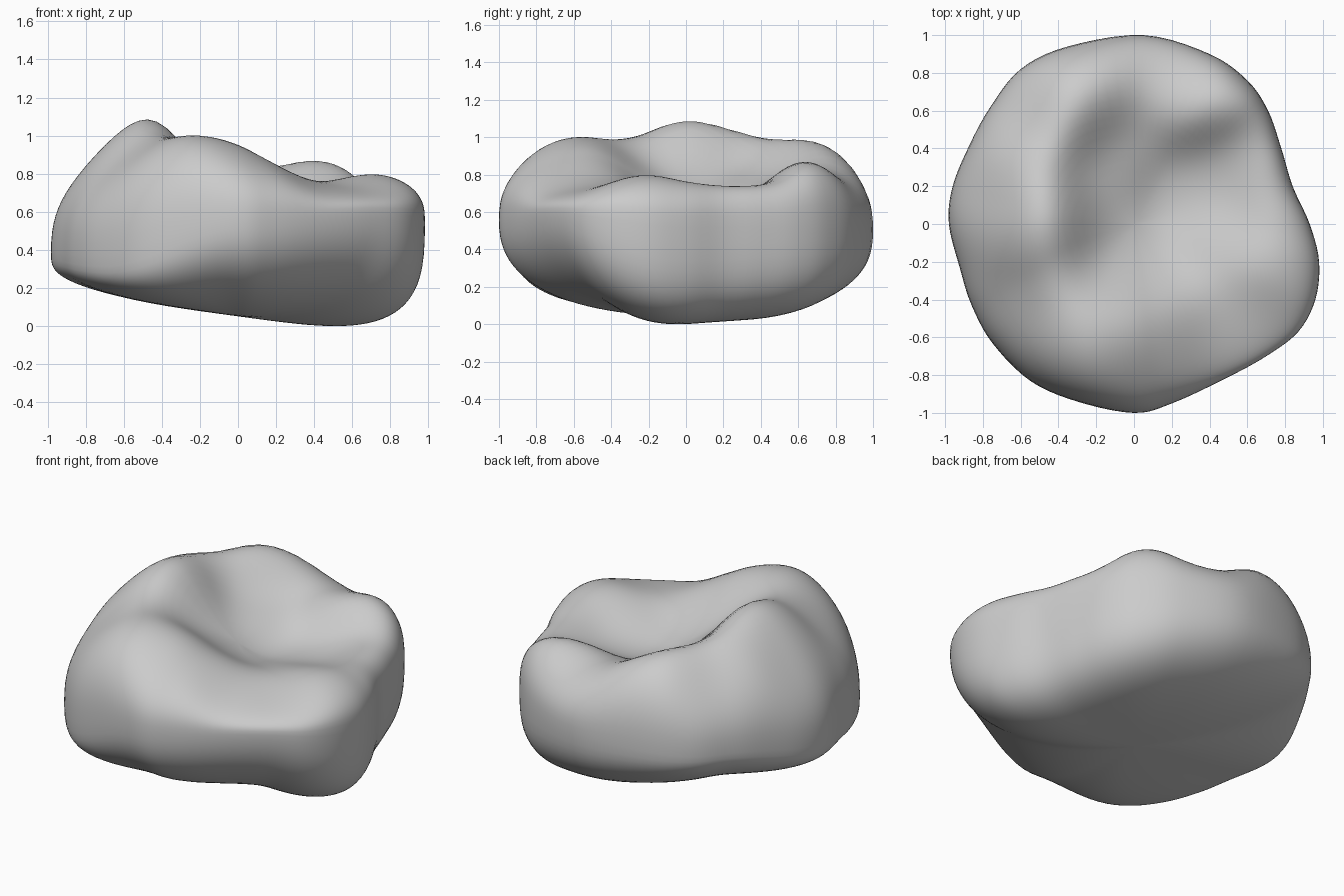
import bpy, bmesh, math
from mathutils import Vector

if "Cube" in bpy.data.objects:
    bpy.data.objects.remove(bpy.data.objects["Cube"])

# Outline seen from above, counter-clockwise
OUTLINE = [(.98, -.2), (.93, 0), (.84, .2), (.78, .4), (.71, .6), (.6, .76), (.4, .9), (.05, 1),
           (-.35, .94), (-.6, .82), (-.76, .62), (-.87, .42), (-.96, .2), (-.98, 0), (-.92, -.24),
           (-.86, -.43), (-.75, -.63), (-.55, -.83), (-.3, -.94), (0, -1), (.2, -.95), (.48, -.82),
           (.7, -.7), (.87, -.57), (.96, -.4)]
# Widest height and roundness of the underside, every 45 degrees from +x
MID = [.57, .56, .53, .49, .40, .39, .58, .63]
UNDER = [3.6, 3.2, 2.6, 2.1, 3.2, 4.2, 2.4, 2.05]
# Cusps, ridges and valleys of the chewing surface: x, y, height
CUSPS = [(-.43, 0, 1.11), (-.65, 0, 1.03), (-.8, .05, .85), (-.55, .35, 1.02), (-.3, .62, 1.02),
         (-.62, .6, .84), (-.25, .8, .95), (.08, .82, .83), (-.08, .5, .84), (-.15, .25, .83),
         (.45, .65, .9), (.22, .72, .84), (.35, .2, .7), (.45, .4, .76), (.6, .25, .73),
         (.8, .15, .73), (.74, .32, .76), (.73, -.25, .82), (.45, -.1, .76), (.1, .08, .69),
         (-.15, -.02, .83), (-.12, -.25, .88), (-.42, -.33, 1.02), (-.17, -.52, 1.02),
         (.02, -.5, .97), (0, -.8, .9), (-.22, -.8, .96), (.22, -.5, .86), (.45, -.5, .77),
         (.6, -.52, .75), (-.68, -.4, .83), (-.45, -.7, .9), (.12, -.24, .78)]
SIGMA, STEPS, RINGS = .16, 5, 28


def smooth_loop(pts):
    out, n = [], len(pts)
    for i in range(n):
        a, b, c, d = (Vector(pts[(i + k) % n]) for k in (-1, 0, 1, 2))
        for j in range(STEPS):
            t = j / STEPS
            out.append(.5 * (2 * b + (c - a) * t + (2 * a - 5 * b + 4 * c - d) * t * t
                             + (3 * b - a - 3 * c + d) * t ** 3))
    return out


loop = smooth_loop(OUTLINE)


def around(table, d):
    a = (math.atan2(d[1], d[0]) % math.tau) / (math.pi / 4)
    i, t = int(a) % 8, a % 1
    t = t * t * (3 - 2 * t)
    return table[i] * (1 - t) + table[(i + 1) % 8] * t


def dome(s, p):
    return max(0, 1 - s ** p) ** (1 / p)


# Convert target heights to heights before the rim is rounded over
TOP = 2.6
targets = []
for x, y, z in CUSPS:
    v = Vector((x, y))
    edge = max(loop, key=lambda e: e.normalized().dot(v.normalized()))
    m = around(MID, edge)
    targets.append(m + (z - m) / dome(v.length / edge.length, TOP))
values = targets[:]


def crown_height(x, y):
    w = [math.exp(-((x - a) ** 2 + (y - b) ** 2) / (2 * SIGMA ** 2)) + 1e-9 for a, b, _ in CUSPS]
    return sum(p * q for p, q in zip(w, values)) / sum(w)


# Sharpen the blend until it passes close to the targets
for _ in range(5):
    fit = [crown_height(x, y) for x, y, _ in CUSPS]
    values = [v + .7 * (t - f) for v, t, f in zip(values, targets, fit)]

# Tooth crown: rings from the top centre, over the rim, to the bottom centre
bm = bmesh.new()
top = bm.verts.new((0, 0, crown_height(0, 0)))
rings = []
for k in range(1, 2 * RINGS):
    s = math.sin(math.pi * k / (2 * RINGS))
    ring = []
    for e in loop:
        x, y = e * s
        m = around(MID, e)
        if k <= RINGS:
            z = m + (crown_height(x, y) - m) * dome(s, TOP)
        else:
            z = m - (m - (.075 - .137 * x)) * dome(s, around(UNDER, e))
        ring.append(bm.verts.new((x, y, z)))
    rings.append(ring)
bottom = bm.verts.new((0, 0, .075))
n = len(loop)
for i in range(n):
    j = (i + 1) % n
    bm.faces.new((top, rings[0][i], rings[0][j]))
    bm.faces.new((bottom, rings[-1][j], rings[-1][i]))
    for a, b in zip(rings, rings[1:]):
        bm.faces.new((a[i], b[i], b[j], a[j]))
# Soften the folds, then stand it on the floor
for _ in range(3):
    bmesh.ops.smooth_vert(bm, verts=bm.verts, factor=.5, use_axis_z=True)
low = min(v.co.z for v in bm.verts)
for v in bm.verts:
    v.co.z -= low
bmesh.ops.recalc_face_normals(bm, faces=bm.faces)
for f in bm.faces:
    f.smooth = True
mesh = bpy.data.meshes.new("tooth_crown")
bm.to_mesh(mesh)
bm.free()
bpy.context.collection.objects.link(bpy.data.objects.new("tooth_crown", mesh))
